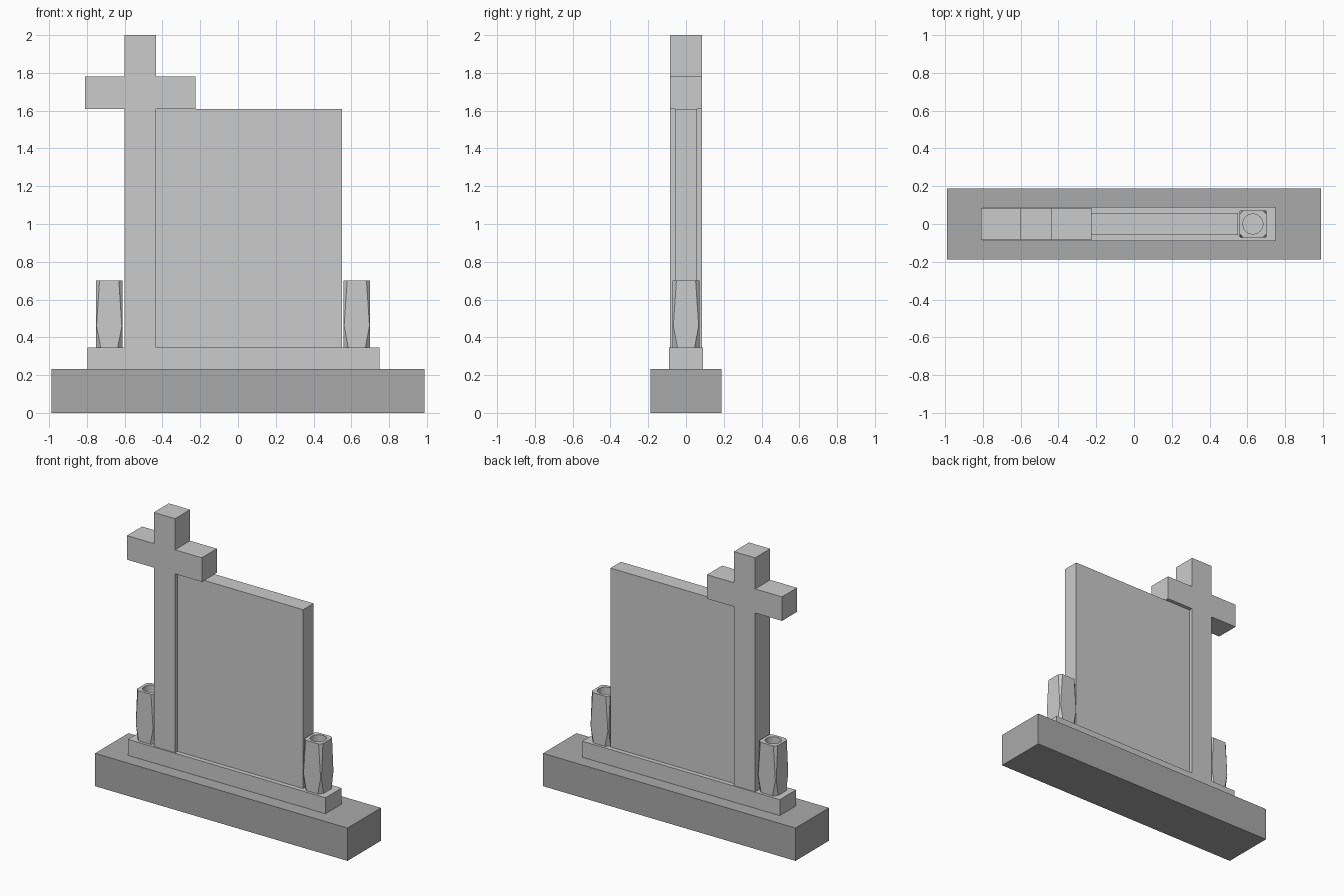
import bpy, bmesh
from math import cos, sin, pi

if "Cube" in bpy.data.objects:
    bpy.data.objects.remove(bpy.data.objects["Cube"])

FLOOR = 0.345  # top of the plinth, where all upper parts stand


def finish(name, bm):
    bmesh.ops.recalc_face_normals(bm, faces=bm.faces)
    mesh = bpy.data.meshes.new(name)
    bm.to_mesh(mesh)
    bm.free()
    obj = bpy.data.objects.new(name, mesh)
    bpy.context.collection.objects.link(obj)
    return obj


def extrude_profile(name, points, half_depth):
    """Extrude an x-z outline symmetrically along y."""
    bm = bmesh.new()
    face = bm.faces.new([bm.verts.new((x, -half_depth, z)) for x, z in points])
    new = bmesh.ops.extrude_face_region(bm, geom=[face])["geom"]
    verts = [v for v in new if isinstance(v, bmesh.types.BMVert)]
    bmesh.ops.translate(bm, verts=verts, vec=(0, 2 * half_depth, 0))
    return finish(name, bm)


def slab(name, x0, x1, half_depth, z0, z1):
    return extrude_profile(name, [(x0, z0), (x1, z0), (x1, z1), (x0, z1)], half_depth)


def ring(bm, points, z):
    return [bm.verts.new((x, y, z)) for x, y in points]


def skin(bm, low, high):
    n = len(low)
    for i in range(n):
        j = (i + 1) % n
        bm.faces.new((low[i], low[j], high[j], high[i]))


def cut_square(h, c):
    """Square of half-width h with corners cut by c."""
    k = h - c
    return [(h, -k), (h, k), (k, h), (-k, h), (-h, k), (-h, -k), (-k, -h), (k, -h)]


def vase(name, x):
    # square body whose corner cuts narrow to almost nothing at the belly
    bm = bmesh.new()
    levels = [(FLOOR, 0.026), (0.46, 0.004), (0.70, 0.02)]
    rings = [ring(bm, cut_square(0.071, c), z) for z, c in levels]
    for low, high in zip(rings, rings[1:]):
        skin(bm, low, high)
    bm.faces.new(rings[0])
    # rim around a round hole, then the hole's wall and floor
    n, r = 24, 0.053
    circle = [(r * cos(2 * pi * i / n), r * sin(2 * pi * i / n)) for i in range(n)]
    mouth, bottom = ring(bm, circle, 0.70), ring(bm, circle, 0.60)
    skin(bm, bottom, mouth)
    bm.faces.new(bottom)
    outer = rings[-1]
    step = n // 8
    for k in range(8):
        # octagon corner k fans to the arc centred on its direction
        a = k * step - 1
        for i in range(a, a + step):
            bm.faces.new((outer[k], mouth[i % n], mouth[(i + 1) % n]))
        bm.faces.new((outer[k], outer[(k + 1) % 8], mouth[(a + step) % n]))
    obj = finish(name, bm)
    obj.location.x = x
    return obj


# dark foundation block
base = slab("base", -0.988, 0.988, 0.187, 0, 0.232)
dark = bpy.data.materials.new("dark_stone")
dark.diffuse_color = (0.4, 0.4, 0.4, 1)
dark.use_nodes = True
dark.node_tree.nodes["Principled BSDF"].inputs["Base Color"].default_value = dark.diffuse_color
base.data.materials.append(dark)

# low plinth and upright tablet
slab("plinth", -0.797, 0.748, 0.09, 0.232, FLOOR)
slab("tablet", -0.434, 0.55, 0.058, FLOOR, 1.61)

# cross with a tall shaft
L, R, A, B = -0.6, -0.434, -0.81, -0.224
extrude_profile("cross", [(L, FLOOR), (R, FLOOR), (R, 1.61), (B, 1.61), (B, 1.78), (R, 1.78),
                          (R, 2), (L, 2), (L, 1.78), (A, 1.78), (A, 1.61), (L, 1.61)], 0.084)

# pair of flower vases
vase("left_vase", -0.682)
vase("right_vase", 0.629)
